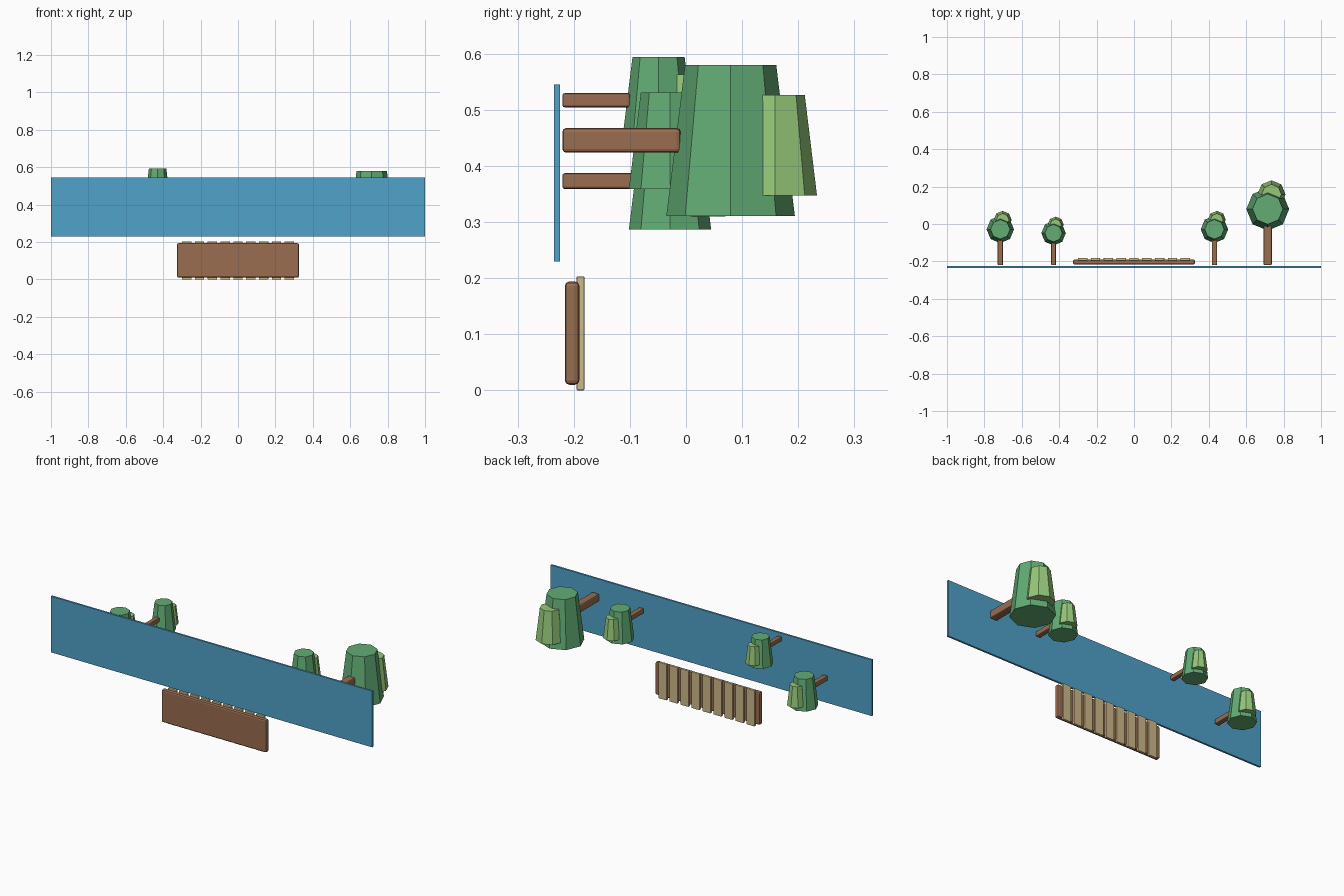
import bpy
from mathutils import Vector

cube = bpy.data.objects.get("Cube")
if cube:
    bpy.data.objects.remove(cube, do_unlink=True)


def make_material(name, srgb):
    # Convert the display colour to linear values
    color = [((c / 255 + 0.055) / 1.055) ** 2.4 for c in srgb] + [1]
    mat = bpy.data.materials.new(name)
    mat.use_nodes = True
    mat.diffuse_color = color
    mat.node_tree.nodes["Principled BSDF"].inputs["Base Color"].default_value = color
    return mat


water_blue = make_material("water blue", (80, 162, 202))
bark_brown = make_material("bark brown", (152, 109, 78))
plank_tan = make_material("plank tan", (206, 186, 138))
leaf_green = make_material("leaf green", (98, 172, 116))
light_leaf = make_material("light leaf green", (150, 200, 122))


def box(name, low, high, mat, bevel=0):
    low, high = Vector(low), Vector(high)
    bpy.ops.mesh.primitive_cube_add(size=1, location=(low + high) / 2)
    obj = bpy.context.object
    obj.name = name
    obj.scale = high - low
    bpy.ops.object.transform_apply(location=False, rotation=False, scale=True)
    obj.data.materials.append(mat)
    if bevel:
        mod = obj.modifiers.new("Soft edges", "BEVEL")
        mod.width = bevel
        mod.segments = 2
    return obj


def crown(name, center, radius, height, mat):
    # Eight-sided tapered foliage block
    bpy.ops.mesh.primitive_cone_add(vertices=8, radius1=radius, radius2=radius * 0.71,
                                    depth=height, location=center)
    obj = bpy.context.object
    obj.name = name
    obj.data.materials.append(mat)


def tree(name, x, z, size):
    # Trunk runs backward from the water sheet, into the foliage
    start = -0.2205
    half = 0.022 * size
    box(name + "_trunk", (x - half, start, z - half),
        (x + half, start + 0.211 * size, z + half), bark_brown, 0.007 * size)
    y = start + 0.3 * size
    crown(name + "_crown", (x, y, z), 0.1145 * size, 0.269 * size, leaf_green)
    crown(name + "_side_crown", (x + 0.02 * size, y + 0.079 * size, z - 0.009 * size),
          0.075 * size, 0.179 * size, light_leaf)


# Thin upright water sheet
box("water_sheet", (-1, -0.2355, 0.23), (1, -0.2245, 0.5455), water_blue)

# Deck base with planks on its back
box("deck_base", (-0.326, -0.216, 0.01), (0.326, -0.19, 0.194), bark_brown, 0.008)
for i in range(9):
    x = (i - 4) * 0.0685
    box(f"deck_plank_{i + 1}", (x - 0.025, -0.195, 0), (x + 0.025, -0.181, 0.203),
        plank_tan, 0.002)

# Trees
tree("far_right_tree", -0.715, 0.373, 0.64)
tree("right_tree", -0.43, 0.517, 0.572)
tree("left_tree", 0.43, 0.445, 0.64)
tree("far_left_tree", 0.715, 0.4455, 1)
